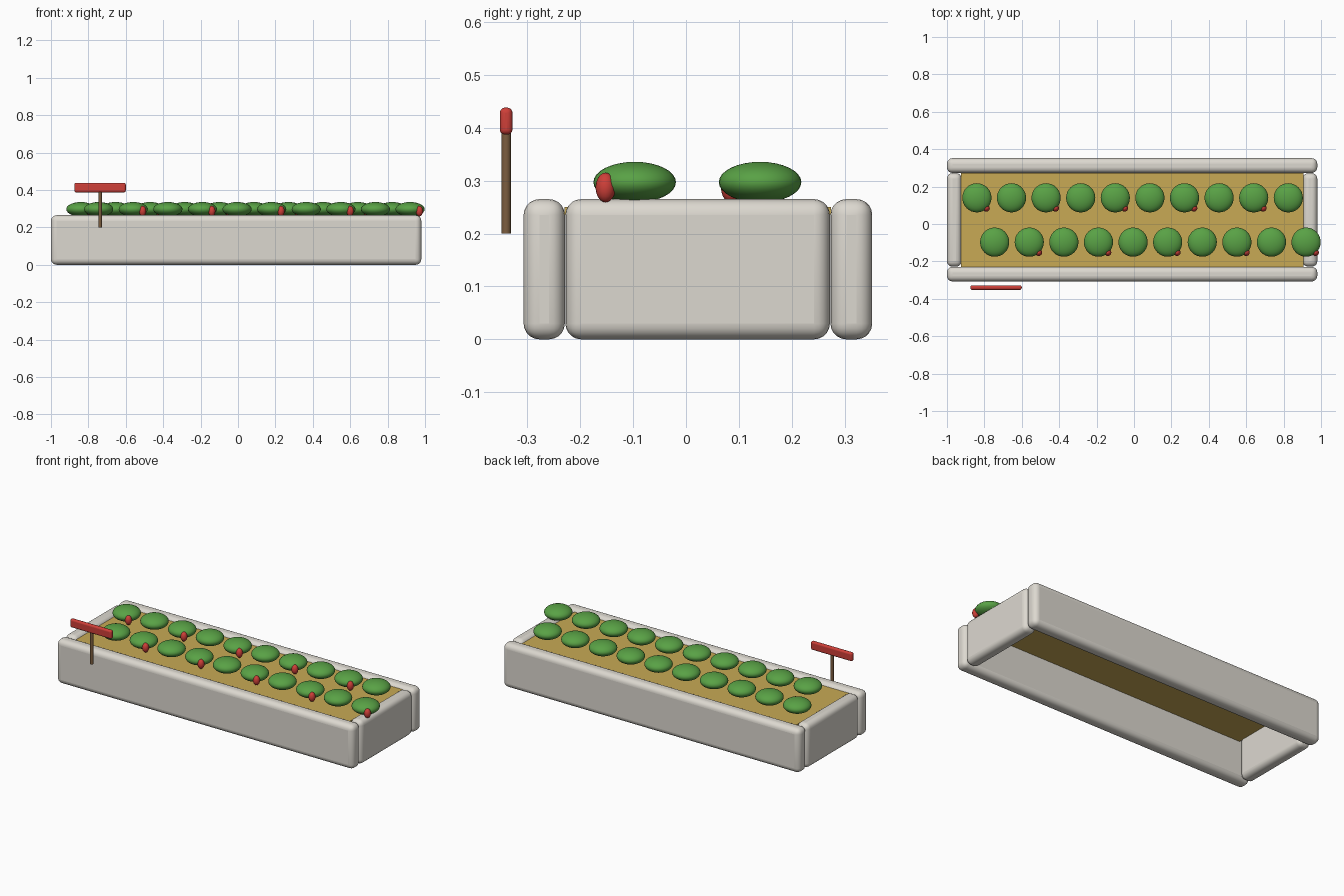
import bpy

if "Cube" in bpy.data.objects:
    bpy.data.objects.remove(bpy.data.objects["Cube"])


def material(name, rgb):
    m = bpy.data.materials.new(name)
    m.diffuse_color = (*rgb, 1)
    m.use_nodes = True
    m.node_tree.nodes["Principled BSDF"].inputs["Base Color"].default_value = m.diffuse_color
    return m


def finish(name, mat):
    ob = bpy.context.object
    ob.name = name
    ob.data.materials.append(mat)
    return ob


def box(name, x, y, z, mat, bevel=0.0):
    """Box from (min, max) ranges, with optional rounded edges."""
    size = [r[1] - r[0] for r in (x, y, z)]
    centre = [(r[0] + r[1]) / 2 for r in (x, y, z)]
    bpy.ops.mesh.primitive_cube_add(size=1, location=centre)
    bpy.context.object.scale = size
    bpy.ops.object.transform_apply(location=False, rotation=False, scale=True)
    ob = finish(name, mat)
    if bevel:
        mod = ob.modifiers.new("rounded", 'BEVEL')
        mod.width = bevel
        mod.segments = 5
        bpy.ops.object.shade_smooth_by_angle()
    return ob


def blob(name, loc, radii, mat, segments, rings):
    """Smooth ellipsoid."""
    bpy.ops.mesh.primitive_uv_sphere_add(segments=segments, ring_count=rings,
                                         radius=1, location=loc)
    bpy.context.object.scale = radii
    bpy.ops.object.transform_apply(location=False, rotation=False, scale=True)
    bpy.ops.object.shade_smooth()
    return finish(name, mat)


white = material("board_white", (0.72, 0.69, 0.63))
straw = material("straw", (0.58, 0.40, 0.09))
green = material("leaf_green", (0.10, 0.36, 0.06))
red = material("berry_red", (0.62, 0.05, 0.04))
wood = material("post_wood", (0.20, 0.11, 0.05))

# Raised bed: two long boards and two end boards between them
H = (0, 0.265)
box("front_board", (-1, 0.98), (-0.307, -0.229), H, white, 0.03)
box("back_board", (-1, 0.98), (0.273, 0.352), H, white, 0.03)
box("left_board", (-1, -0.922), (-0.228, 0.272), H, white, 0.03)
box("right_board", (0.902, 0.98), (-0.228, 0.272), H, white, 0.03)

# Straw layer inside the bed
box("straw_bed", (-0.925, 0.905), (-0.23, 0.274), (0.236, 0.25), straw)

# Two staggered rows of plants, every second one bearing a berry
for row, x0, y, first in (("back", -0.84, 0.14, 0), ("front", -0.745, -0.097, 1)):
    for i in range(10):
        x = x0 + i * 0.185
        blob(f"{row}_plant_{i}", (x, y, 0.297), (0.078, 0.078, 0.0385), green, 32, 16)
        if i % 2 == first:
            blob(f"{row}_berry_{i}", (x + 0.05, y - 0.055, 0.287),
                 (0.019, 0.019, 0.028), red, 16, 10)

# Marker sign on a post in front of the bed
bpy.ops.mesh.primitive_cylinder_add(vertices=16, radius=0.009, depth=0.2,
                                    location=(-0.737, -0.34, 0.3))
bpy.ops.object.shade_smooth_by_angle()
finish("sign_post", wood)
box("sign_plate", (-0.875, -0.6), (-0.352, -0.328), (0.387, 0.438), red, 0.01)
